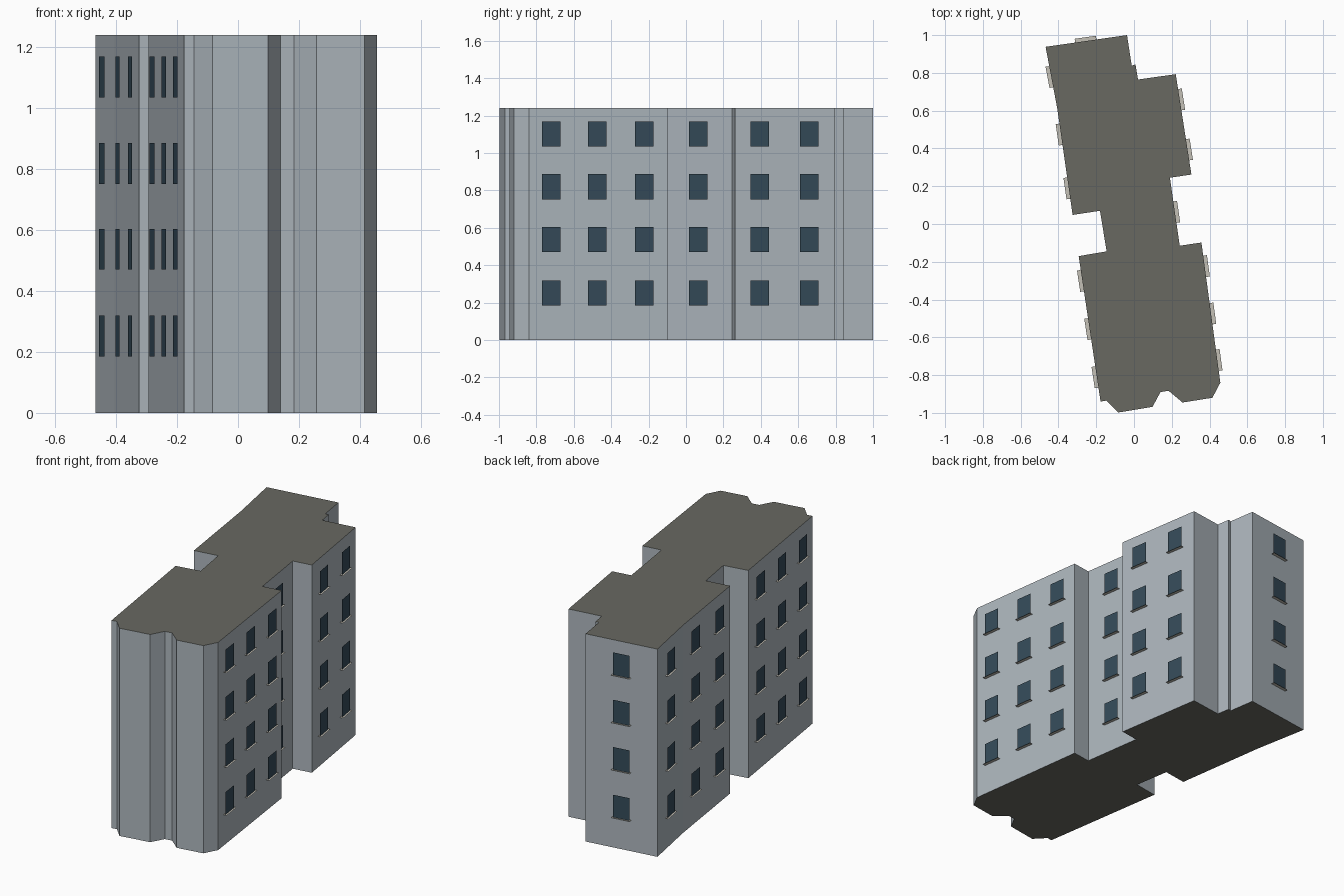
import bpy, bmesh
from mathutils import Vector

if "Cube" in bpy.data.objects:
    bpy.data.objects.remove(bpy.data.objects["Cube"])

HEIGHT = 1.24
ROWS = [0.185, 0.47, 0.752, 1.035]      # bottom of each window row
WIN_W, WIN_H = 0.10, 0.134

# Footprint, clockwise from the back left corner
PLAN = [(-0.468, 0.938), (-0.037, 1.0), (-0.012, 0.838), (0.008, 0.845), (0.021, 0.765),
        (0.221, 0.793), (0.304, 0.262), (0.19, 0.245), (0.242, -0.115), (0.357, -0.098),
        (0.457, -0.84), (0.415, -0.92), (0.257, -0.945), (0.183, -0.883), (0.14, -0.89),
        (0.098, -0.968), (-0.084, -0.998), (-0.145, -0.935), (-0.177, -0.94),
        (-0.293, -0.17), (-0.145, -0.145), (-0.18, 0.07), (-0.325, 0.048), (-0.406, 0.61)]


def material(name, rgb):
    m = bpy.data.materials.new(name)
    m.diffuse_color = (*rgb, 1)
    m.use_nodes = True
    m.node_tree.nodes["Principled BSDF"].inputs["Base Color"].default_value = m.diffuse_color
    return m


def make_object(name, bm, *mats):
    me = bpy.data.meshes.new(name)
    bm.to_mesh(me)
    bm.free()
    for m in mats:
        me.materials.append(m)
    ob = bpy.data.objects.new(name, me)
    bpy.context.collection.objects.link(ob)
    return ob


wall = material("wall", (0.42, 0.47, 0.51))
roof = material("roof", (0.14, 0.14, 0.12))
glass = material("glass", (0.035, 0.07, 0.10))
stone = material("stone", (0.55, 0.53, 0.47))

# Building block: extruded footprint, dark roof and underside
bm = bmesh.new()
base = bm.faces.new([bm.verts.new((x, y, 0)) for x, y in PLAN])
ext = bmesh.ops.extrude_face_region(bm, geom=[base], use_keep_orig=True)
bmesh.ops.translate(bm, vec=(0, 0, HEIGHT),
                    verts=[g for g in ext["geom"] if isinstance(g, bmesh.types.BMVert)])
bmesh.ops.recalc_face_normals(bm, faces=bm.faces)
for f in bm.faces:
    f.material_index = 1 if abs(f.normal.z) > 0.5 else 0
make_object("building_block", bm, wall, roof)

# Windows per wall: (wall start index, axis used for position, centres)
LAYOUT = [(0, 0, [-0.255]),                       # back
          (5, 1, [0.658, 0.393]),                 # right, rear wing
          (7, 1, [0.063]),                        # right, middle
          (9, 1, [-0.224, -0.475, -0.721]),       # right, front wing
          (18, 1, [-0.81, -0.555, -0.30]),        # left, front wing
          (22, 1, [0.19, 0.475]),                 # left, rear wing
          (23, 1, [0.78])]                        # left, rear wing past the bend

panes, sills = bmesh.new(), bmesh.new()


def quad(bm, pts):
    bm.faces.new([bm.verts.new(p) for p in pts])


for start, axis, centres in LAYOUT:
    a = Vector((*PLAN[start], 0))
    b = Vector((*PLAN[(start + 1) % len(PLAN)], 0))
    along = (b - a).normalized()
    out = Vector((-along.y, along.x, 0))
    for c in centres:
        mid = a + (b - a) * ((c - a[axis]) / (b[axis] - a[axis]))
        for z in ROWS:
            p = mid + Vector((0, 0, z))
            up = Vector((0, 0, WIN_H))
            half = along * WIN_W / 2
            # pane stands just off the wall
            q = p + out * 0.009
            quad(panes, [q + half, q - half, q - half + up, q + half + up])
            # flat sill under the pane
            half = along * 0.057
            quad(sills, [p - half, p + half, p + half + out * 0.02, p - half + out * 0.02])

for bm in (panes, sills):
    bm.normal_update()
for f in panes.faces:
    # face outwards: the wall lies behind the pane along its normal
    f.normal_update()
for f in sills.faces:
    if f.normal.z < 0:
        f.normal_flip()
make_object("window_panes", panes, glass)
make_object("window_sills", sills, stone)
